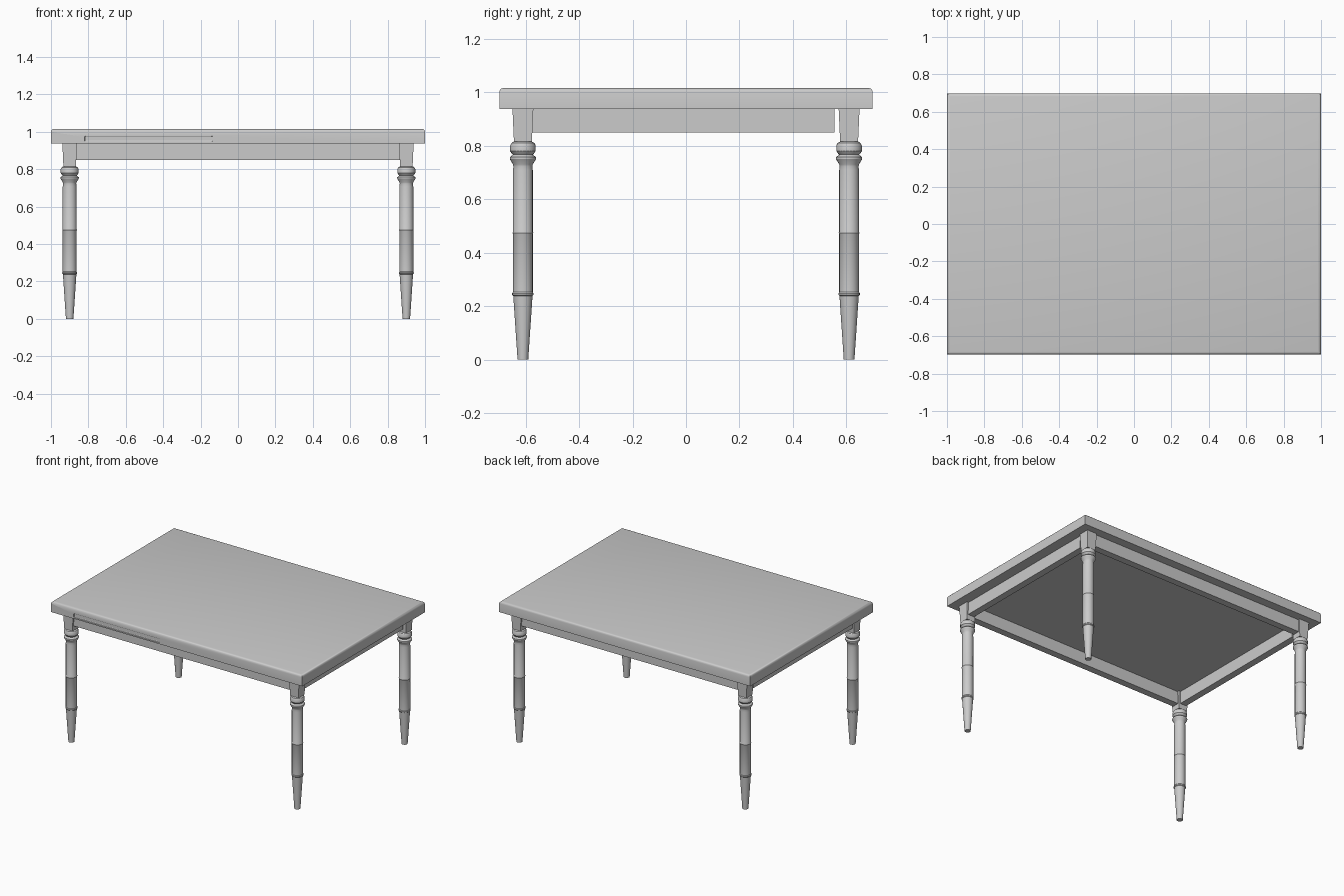
import bpy, bmesh, math

cube = bpy.data.objects.get("Cube")
if cube:
    bpy.data.objects.remove(cube, do_unlink=True)

grey = bpy.data.materials.new("light grey")
grey.use_nodes = True
colour = (0.6, 0.6, 0.6, 1)
grey.diffuse_color = colour
grey.node_tree.nodes["Principled BSDF"].inputs["Base Color"].default_value = colour


def add_object(name, bm):
    bmesh.ops.recalc_face_normals(bm, faces=bm.faces)
    mesh = bpy.data.meshes.new(name)
    bm.to_mesh(mesh)
    bm.free()
    mesh.materials.append(grey)
    obj = bpy.data.objects.new(name, mesh)
    bpy.context.collection.objects.link(obj)
    return obj


def box_mesh(low, high):
    bm = bmesh.new()
    bmesh.ops.create_cube(bm, size=1)
    for v in bm.verts:
        v.co = [(a + b) / 2 + c * (b - a) for a, b, c in zip(low, high, v.co)]
    return bm


def shade(obj, angle):
    bpy.ops.object.select_all(action="DESELECT")
    obj.select_set(True)
    bpy.context.view_layer.objects.active = obj
    bpy.ops.object.shade_smooth_by_angle(angle=math.radians(angle))


# Table top with a rounded upper rim
bm = box_mesh((-1, -0.698, 0.938), (1, 0.698, 1.016))
rim = [e for e in bm.edges if all(v.co.z > 1 for v in e.verts)]
bmesh.ops.bevel(bm, geom=rim, offset=0.016, segments=3, profile=0.5, affect="EDGES")
table_top = add_object("table_top", bm)

# Shallow finger groove in the front edge
cutter = add_object("groove_cutter", box_mesh((-0.82, -0.72, 0.947), (-0.135, -0.692, 0.978)))
bev = cutter.modifiers.new("soft", "BEVEL")
bev.width, bev.segments = 0.006, 2
cutter.hide_render = True
cutter.hide_viewport = True
cut = table_top.modifiers.new("groove", "BOOLEAN")
cut.operation = "DIFFERENCE"
cut.solver = "EXACT"
cut.object = cutter
shade(table_top, 35)

# Apron rails between the legs
for side, x, y in (("front", 0, -0.61), ("back", 0, 0.61)):
    add_object(side + "_apron", box_mesh((-0.865, y - 0.025, 0.85), (0.865, y + 0.025, 0.938)))
for side, x in (("left", 0.9), ("right", -0.9)):
    add_object(side + "_apron", box_mesh((x - 0.025, -0.575, 0.85), (x + 0.025, 0.555, 0.938)))

# Turned leg profile: radius, height
PROFILE = [
    (0.02, 0), (0.036, 0.238), (0.04, 0.242), (0.04, 0.248), (0.037, 0.252),
    (0.037, 0.47), (0.039, 0.474), (0.037, 0.478), (0.037, 0.708), (0.035, 0.722),
    (0.037, 0.73), (0.049, 0.75), (0.049, 0.757), (0.037, 0.766), (0.042, 0.771),
    (0.048, 0.78), (0.048, 0.8), (0.043, 0.81), (0.034, 0.815), (0.034, 0.84),
]


def turned_leg(name, x, y):
    bm = bmesh.new()
    sides = 24
    rings = []
    for r, z in PROFILE:
        rings.append([bm.verts.new((x + r * math.cos(math.tau * i / sides),
                                    y + r * math.sin(math.tau * i / sides), z))
                      for i in range(sides)])
    for a, b in zip(rings, rings[1:]):
        for i in range(sides):
            j = (i + 1) % sides
            bm.faces.new((a[i], a[j], b[j], b[i]))
    bm.faces.new(rings[0])
    bm.faces.new(rings[-1])
    shade(add_object(name, bm), 30)

    # Square block at the head of the leg, slightly tapered below
    bm = box_mesh((x - 0.039, y - 0.039, 0.815), (x + 0.039, y + 0.039, 0.938))
    for v in bm.verts:
        if v.co.z < 0.9:
            v.co.x = x + (v.co.x - x) * 0.86
            v.co.y = y + (v.co.y - y) * 0.86
    add_object(name + "_block", bm)


for fb, y in (("front", -0.61), ("back", 0.61)):
    for lr, x in (("left", 0.9), ("right", -0.9)):
        turned_leg(fb + "_" + lr + "_leg", x, y)
